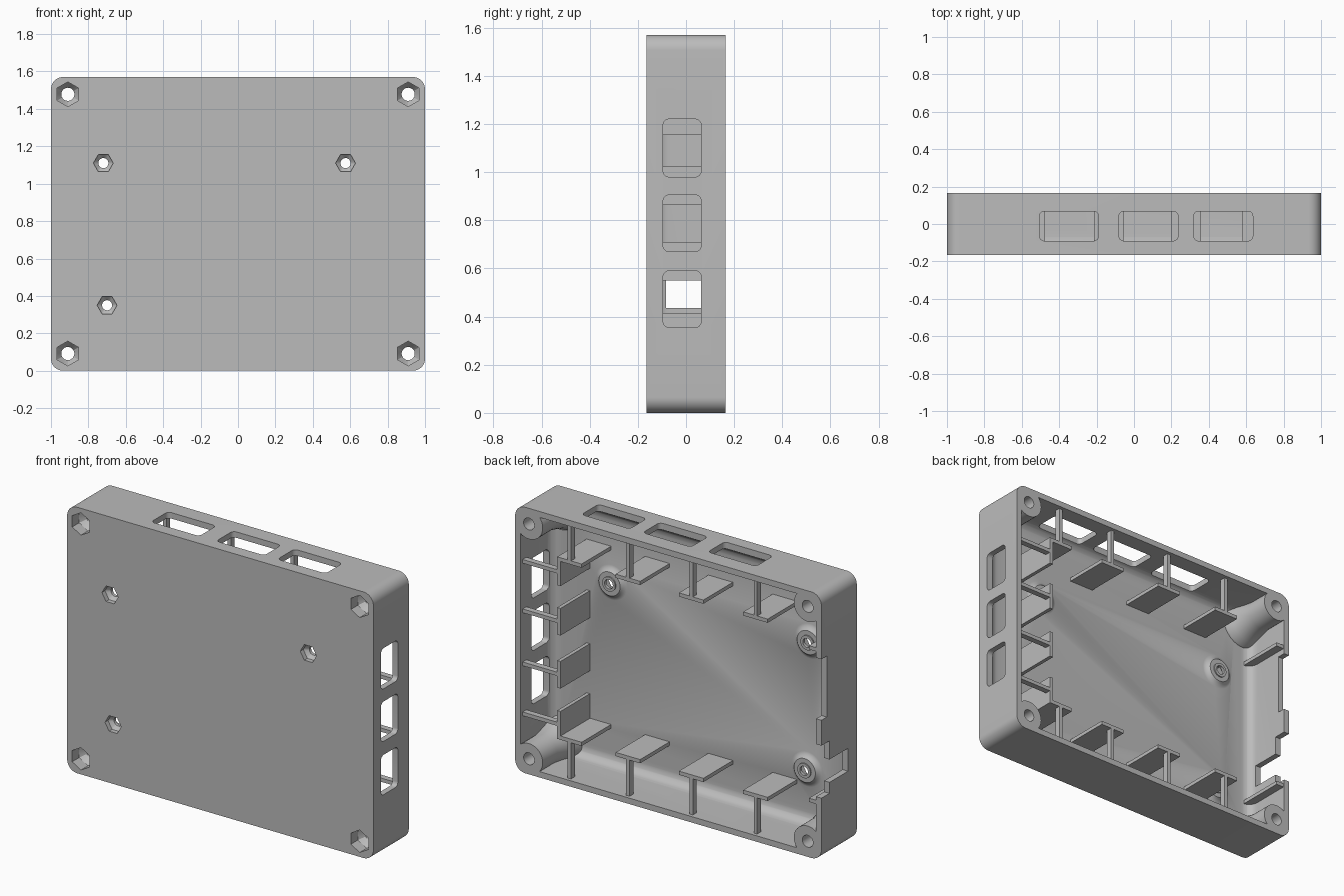
import bpy, bmesh
from math import sin, cos, pi, radians

W, H, D = 1.0, 1.57, 0.165          # half width, height, half depth
WALL, FLOOR = 0.035, -0.13

old = bpy.data.objects.get("Cube")
if old:
    bpy.data.objects.remove(old, do_unlink=True)

grey = bpy.data.materials.new("plain_grey")
grey.use_nodes = True
grey.diffuse_color = (0.5, 0.5, 0.5, 1)
grey.node_tree.nodes["Principled BSDF"].inputs["Base Color"].default_value = (0.5, 0.5, 0.5, 1)


def rounded(u0, u1, v0, v1, r, n=8):
    """Rounded rectangle outline."""
    corners = [(u1 - r, v1 - r), (u0 + r, v1 - r), (u0 + r, v0 + r), (u1 - r, v0 + r)]
    return [(cu + r * cos((q + i / n) * pi / 2), cv + r * sin((q + i / n) * pi / 2))
            for q, (cu, cv) in enumerate(corners) for i in range(n + 1)]


def rect(u0, u1, v0, v1):
    return [(u0, v0), (u1, v0), (u1, v1), (u0, v1)]


def circle(c, r, n=36):
    return [(c[0] + r * cos(2 * pi * i / n), c[1] + r * sin(2 * pi * i / n)) for i in range(n)]


def hexagon(c, r, turn, n=36):
    """Hexagon outline with as many points as a circle, for lofting."""
    pts = []
    for i in range(n):
        a = 2 * pi * i / n
        k = r * cos(pi / 6) / cos((a - turn) % (pi / 3) - pi / 6)
        pts.append((c[0] + k * cos(a), c[1] + k * sin(a)))
    return pts


def loft(name, layers, axis="y"):
    """Solid through (depth, outline) layers along an axis."""
    place = {"x": lambda d, u, v: (d, u, v),
             "y": lambda d, u, v: (u, d, v),
             "z": lambda d, u, v: (u, v, d)}[axis]
    bm = bmesh.new()
    rings = [[bm.verts.new(place(d, u, v)) for u, v in pts] for d, pts in layers]
    for a, b in zip(rings, rings[1:]):
        for i in range(len(a)):
            j = (i + 1) % len(a)
            bm.faces.new((a[i], a[j], b[j], b[i]))
    bm.faces.new(rings[0])
    bm.faces.new(rings[-1])
    bmesh.ops.recalc_face_normals(bm, faces=bm.faces)
    mesh = bpy.data.meshes.new(name)
    bm.to_mesh(mesh)
    bm.free()
    mesh.materials.append(grey)
    obj = bpy.data.objects.new(name, mesh)
    bpy.context.collection.objects.link(obj)
    return obj


def block(name, x, y, z):
    return loft(name, [(y[0], rect(*x, *z)), (y[1], rect(*x, *z))])


def activate(obj):
    bpy.ops.object.select_all(action="DESELECT")
    obj.select_set(True)
    bpy.context.view_layer.objects.active = obj


def carve(target, tool):
    """Subtract a tool and throw it away."""
    mod = target.modifiers.new("carve", "BOOLEAN")
    mod.operation, mod.solver, mod.object = "DIFFERENCE", "EXACT", tool
    activate(target)
    bpy.ops.object.modifier_apply(modifier=mod.name)
    bpy.data.objects.remove(tool, do_unlink=True)


posts = [(sx * 0.91, z) for sx in (-1, 1) for z in (0.092, H - 0.092)]
bosses = [(-0.72, 1.11), (0.575, 1.11), (-0.7, 0.35)]

# Hollow interior, with a rounded edge around the floor
fillet = 0.06
layers = []
for i in range(7):
    a = i / 6 * pi / 2
    s = WALL + fillet * (1 - sin(a))
    layers.append((FLOOR + fillet * (1 - cos(a)), rounded(-W + s, W - s, s, H - s, 0.03)))
layers.append((D + 0.05, rounded(-W + WALL, W - WALL, WALL, H - WALL, 0.03)))
hollow = loft("hollow", layers)

# Flared corner posts and board bosses stay solid
for c in posts:
    carve(hollow, loft("post", [(y, circle(c, r)) for y, r in
          ((-0.2, 0.15), (-0.12, 0.14), (-0.085, 0.118), (-0.02, 0.1), (0.03, 0.09), (0.3, 0.09))]))
for c in bosses:
    carve(hollow, loft("boss", [(y, circle(c, r)) for y, r in
          ((-0.2, 0.12), (-0.132, 0.11), (-0.126, 0.09), (-0.116, 0.077), (-0.107, 0.07),
           (-0.107, 0.043), (-0.1, 0.043))]))

# Outer shell
outline = rounded(-W, W, 0, H, 0.065, 10)
shell = loft("case_shell", [(-D, outline), (D, outline)])
carve(shell, hollow)

# Screw holes with hexagonal nut pockets
for group, r, hole, deep, end, turn in ((posts, 0.066, 0.035, -0.1, -0.065, pi / 6),
                                        (bosses, 0.053, 0.027, -0.137, -0.118, 0)):
    for c in group:
        carve(shell, loft("nut_hole", [(-D - 0.02, hexagon(c, r, turn)), (deep, hexagon(c, r, turn)),
                                       (end, circle(c, hole)), (D + 0.1, circle(c, hole))]))

# Windows in the left side and the top
for z0, z1 in ((0.355, 0.59), (0.67, 0.905), (0.98, 1.22)):
    pts = rounded(-0.095, 0.063, z0, z1, 0.025)
    carve(shell, loft("window", [(0.94, pts), (1.1, pts)], "x"))
for x0, x1 in ((-0.505, -0.19), (-0.08, 0.235), (0.32, 0.635)):
    pts = rounded(x0, x1, -0.09, 0.068, 0.025)
    carve(shell, loft("window", [(H - 0.06, pts), (H + 0.1, pts)], "z"))

# Stepped notches in the right side rim
for y, z in ((-0.083, (0.435, 0.57)), (0.09, (0.37, 0.68)), (0.115, (0.83, 1.19))):
    carve(shell, block("notch", (-1.1, -0.94), (y, 0.3), z))
activate(shell)
bpy.ops.object.shade_smooth_by_angle(angle=radians(28))

# Clips along top and bottom: a shelf with a strut to the wall
T, TIP = 0.011, 0.145
HALF = 0.08
for i, x in enumerate((0.66, 0.278, -0.135, -0.555)):
    for side, flip in (("top", False), ("bottom", True)):
        def span(a, b):
            return (H - b, H - a) if flip else (a, b)
        block(f"{side}_shelf_{i + 1}", (x - HALF, x + HALF), (FLOOR - 0.01, TIP), span(1.30, 1.30 + 2 * T))
        block(f"{side}_strut_{i + 1}", (x - T, x + T), (TIP - 0.035, TIP), span(1.31, H - WALL + 0.005))

# Clips along the left side
for i, z in enumerate((0.335, 0.63, 0.943, 1.235)):
    block(f"left_plate_{i + 1}", (0.718, 0.718 + 2 * T), (FLOOR - 0.01, TIP), (z - HALF, z + HALF))
    block(f"left_strut_{i + 1}", (0.73, W - WALL + 0.005), (TIP - 0.035, TIP), (z - T, z + T))

# Guide ribs on the right wall
for name, z in (("upper_guide_rib", 1.235), ("lower_guide_rib", 0.335)):
    block(name, (-0.97, -0.915), (FLOOR - 0.01, TIP + 0.015), (z - T, z + T))
